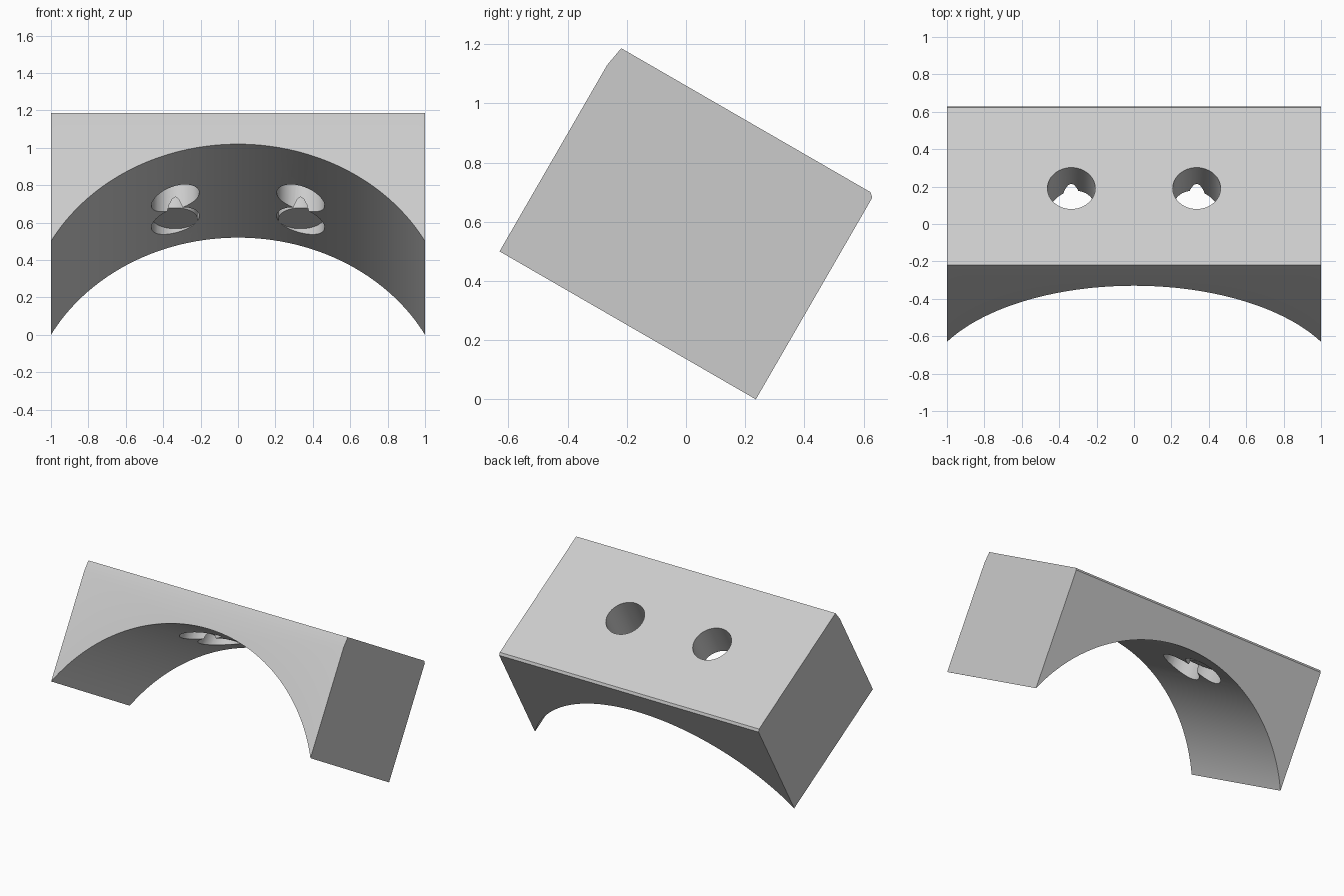
import bpy, bmesh, math
from mathutils import Matrix, Vector

if "Cube" in bpy.data.objects:
    bpy.data.objects.remove(bpy.data.objects["Cube"], do_unlink=True)

# Whole block leans 30 degrees: local y runs along the arch, local z is its thickness
TILT = Matrix.Translation((0, -0.63, 0.5)) @ Matrix.Rotation(math.radians(-30), 4, "X")
HOLE_X = 0.335

grey = bpy.data.materials.new("light_grey")
grey.use_nodes = True
grey.diffuse_color = (0.6, 0.6, 0.6, 1)
grey.node_tree.nodes["Principled BSDF"].inputs["Base Color"].default_value = (0.6, 0.6, 0.6, 1)


def add_object(name, bm):
    bmesh.ops.recalc_face_normals(bm, faces=bm.faces)
    mesh = bpy.data.meshes.new(name)
    bm.to_mesh(mesh)
    bm.free()
    mesh.materials.append(grey)
    obj = bpy.data.objects.new(name, mesh)
    bpy.context.collection.objects.link(obj)
    obj.matrix_world = TILT
    return obj


def cylinder(name, start, end, radius, sides):
    start, end = Vector(start), Vector(end)
    axis = end - start
    place = Matrix.Translation((start + end) / 2) @ axis.to_track_quat("Z", "Y").to_matrix().to_4x4()
    bm = bmesh.new()
    bmesh.ops.create_cone(bm, cap_ends=True, segments=sides, radius1=radius,
                          radius2=radius, depth=axis.length, matrix=place)
    return add_object(name, bm)


def smooth(obj):
    bpy.ops.object.select_all(action="DESELECT")
    obj.select_set(True)
    bpy.context.view_layer.objects.active = obj
    bpy.ops.object.shade_smooth_by_angle(angle=math.radians(30))


# Block: side profile with chamfered top edges, extruded across x
profile = [(0, 0), (1, 0), (1, 0.787), (0.985, 0.8), (0.013, 0.8), (0, 0.727)]
bm = bmesh.new()
side = bm.faces.new([bm.verts.new((-1, y, z)) for y, z in profile])
extruded = bmesh.ops.extrude_face_region(bm, geom=[side])
bmesh.ops.translate(bm, vec=(2, 0, 0),
                    verts=[g for g in extruded["geom"] if isinstance(g, bmesh.types.BMVert)])
block = add_object("arched_block", bm)

# Arch through the underside, and a pair of bores on each side
rise = 0.6
radius = (1 + rise ** 2) / (2 * rise)
centre = rise - radius
cutters = [cylinder("arch_cutter", (0, -0.5, centre), (0, 1.5, centre), radius, 160)]
for label, x in (("right", -HOLE_X), ("left", HOLE_X)):
    cutters.append(cylinder(label + "_through_cutter", (x, 0.486, 0.3), (x, 0.486, 1), 0.128, 48))
    cutters.append(cylinder(label + "_blind_cutter", (x, 0.688, 0.3), (x, 0.768, 0.77), 0.128, 48))

for cutter in cutters:
    cutter.hide_render = True
    mod = block.modifiers.new(cutter.name, "BOOLEAN")
    mod.operation = "DIFFERENCE"
    mod.solver = "EXACT"
    mod.object = cutter
    bpy.context.view_layer.objects.active = block
    bpy.ops.object.modifier_apply(modifier=mod.name)
    bpy.data.objects.remove(cutter, do_unlink=True)
smooth(block)

# Round plugs that fill the blind bores
for label, x in (("right", -HOLE_X), ("left", HOLE_X)):
    smooth(cylinder(label + "_plug", (x, 0.76, 0.577), (x, 0.76, 0.798), 0.119, 48))
